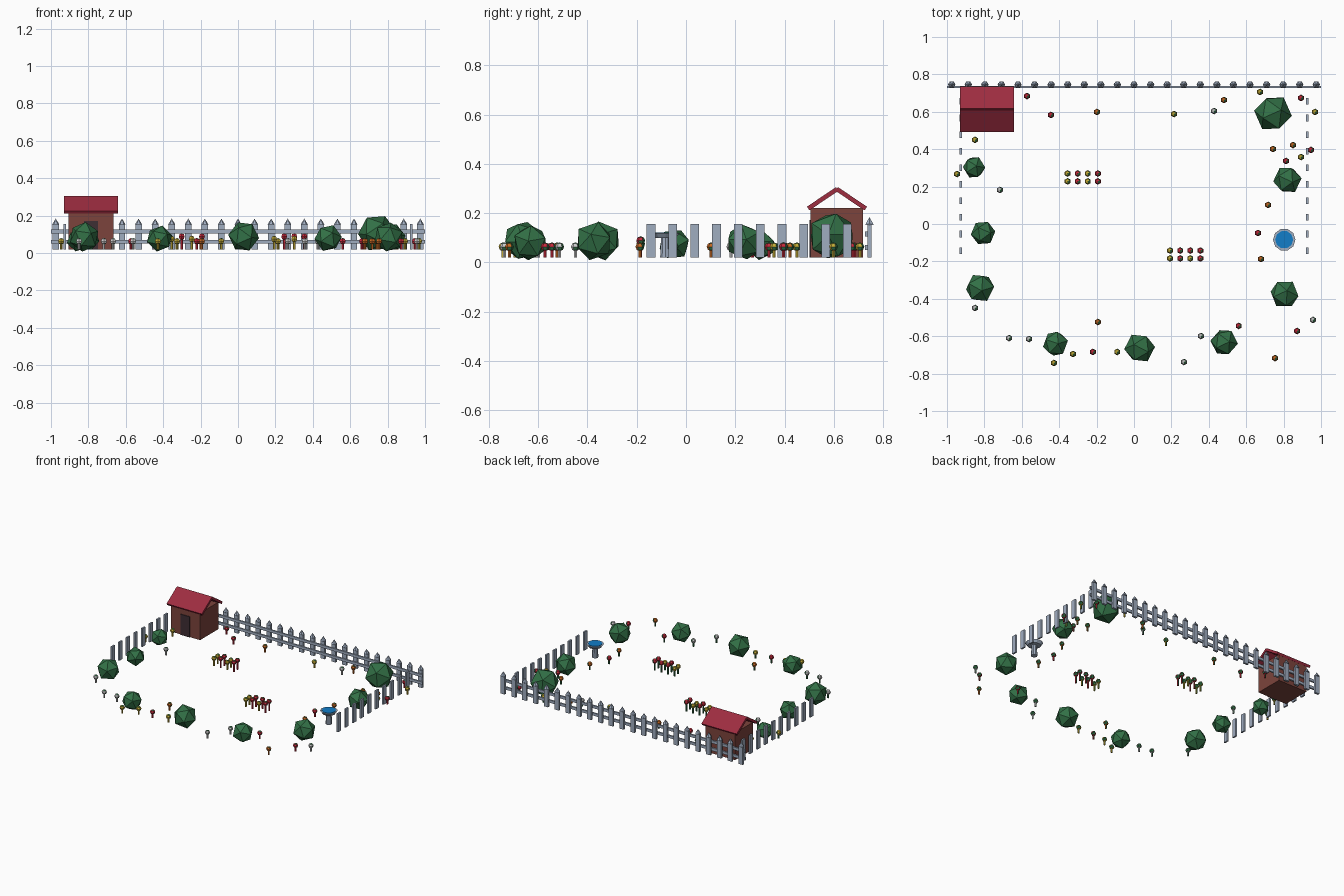
import bpy
import bmesh
import math
import random
from mathutils import Matrix, Vector, Euler

random.seed(4)
GROUND = 0.02

default_cube = bpy.data.objects.get("Cube")
if default_cube:
    bpy.data.objects.remove(default_cube, do_unlink=True)


def make_material(name, rgb):
    """Flat material from an sRGB colour in the range 0-255."""
    linear = [((c / 255 + 0.055) / 1.055) ** 2.4 for c in rgb] + [1.0]
    material = bpy.data.materials.new(name)
    material.use_nodes = True
    material.diffuse_color = linear
    material.node_tree.nodes["Principled BSDF"].inputs["Base Color"].default_value = linear
    return material


green = make_material("leaf_green", (50, 112, 70))
grey = make_material("fence_grey", (160, 173, 192))
blue = make_material("water_blue", (18, 125, 200))
brown = make_material("wall_brown", (124, 68, 60))
crimson = make_material("roof_crimson", (158, 45, 64))
dark = make_material("door_dark", (62, 46, 52))
petals = {
    "red": make_material("petal_red", (200, 42, 60)),
    "yellow": make_material("petal_yellow", (196, 172, 55)),
    "orange": make_material("petal_orange", (200, 105, 35)),
    "white": make_material("petal_white", (205, 205, 205)),
}


def finish(name, bm, *materials):
    mesh = bpy.data.meshes.new(name)
    bm.to_mesh(mesh)
    bm.free()
    for material in materials:
        mesh.materials.append(material)
    obj = bpy.data.objects.new(name, mesh)
    bpy.context.collection.objects.link(obj)
    return obj


def box(bm, center, size, tilt=0.0):
    matrix = (Matrix.Translation(center) @ Matrix.Rotation(tilt, 4, "X")
              @ Matrix.Diagonal((*size, 1)))
    bmesh.ops.create_cube(bm, size=1, matrix=matrix)


def cone(bm, x, y, bottom, top, r_bottom, r_top, sides, index=0):
    """Upright cone or cylinder between two heights."""
    made = bmesh.ops.create_cone(
        bm, cap_ends=True, segments=sides, radius1=r_bottom, radius2=r_top, depth=top - bottom,
        matrix=Matrix.Translation((x, y, (bottom + top) / 2)) @ Matrix.Rotation(math.pi / 2, 4, "Z"))
    for face in {f for v in made["verts"] for f in v.link_faces}:
        face.material_index = index


# Back fence: pointed pickets and two rails
FENCE_Y = 0.745
pickets = bmesh.new()
for i in range(23):
    x = (i - 11) * 0.0886
    box(pickets, (x, FENCE_Y, 0.088), (0.034, 0.016, 0.136))
    cone(pickets, x, FENCE_Y, 0.152, 0.184, 0.02, 0.0, 6)
finish("back_fence_pickets", pickets, grey)

rails = bmesh.new()
for z in (0.06, 0.115):
    box(rails, (0, FENCE_Y - 0.012, z), (2, 0.011, 0.02))
finish("back_fence_rails", rails, grey)

# Side fences: separate flat planks
for side, name in ((-1, "right_fence"), (1, "left_fence")):
    planks = bmesh.new()
    for i in range(10):
        box(planks, (side * 0.926, -0.142 + i * 0.0886, 0.088), (0.012, 0.035, 0.136))
    finish(name, planks, grey)

# Shed: walls, door and two sloping roof slabs over an open gable
SHED = Vector((-0.785, 0.613, 0))
walls = bmesh.new()
box(walls, SHED + Vector((0, 0, 0.12)), (0.24, 0.213, 0.2))
finish("shed_walls", walls, brown)

door = bmesh.new()
box(door, SHED + Vector((0, -0.108, 0.096)), (0.075, 0.008, 0.152))
finish("shed_door", door, dark)

roof = bmesh.new()
pitch = math.radians(34)
for side in (-1, 1):
    box(roof, SHED + Vector((0, side * 0.058, 0.258)), (0.288, 0.142, 0.018), -side * pitch)
finish("shed_roof", roof, crimson)

# Bushes: faceted balls as x, y, radius
bushes = [
    (0.743, 0.592, 0.102), (0.82, 0.236, 0.077), (-0.855, 0.303, 0.062),
    (-0.807, -0.048, 0.067), (-0.823, -0.342, 0.081), (-0.42, -0.64, 0.071),
    (0.03, -0.663, 0.083), (0.482, -0.632, 0.074), (0.805, -0.374, 0.08),
]
for x, y, radius in bushes:
    bush = bmesh.new()
    turn = Euler([random.uniform(0, math.tau) for _ in range(3)]).to_matrix().to_4x4()
    bmesh.ops.create_icosphere(bush, subdivisions=1, radius=radius,
                               matrix=Matrix.Translation((x, y, radius * 0.95 + 0.01)) @ turn)
    finish("bush", bush, green)

# Bird bath: column, flared bowl and water disc
BATH_X, BATH_Y = 0.803, -0.084
bath = bmesh.new()
cone(bath, BATH_X, BATH_Y, GROUND, 0.1, 0.022, 0.018, 10)
cone(bath, BATH_X, BATH_Y, 0.098, 0.118, 0.045, 0.06, 10)
finish("bird_bath", bath, grey)
water = bmesh.new()
cone(water, BATH_X, BATH_Y, 0.116, 0.121, 0.048, 0.048, 10)
finish("bird_bath_water", water, blue)

# Flowers: green stem with a six-sided head
scattered = {
    "yellow": [(-0.85, 0.45), (-0.946, 0.267), (0.214, 0.588), (0.674, 0.706), (0.968, 0.599),
               (0.893, 0.358), (-0.428, -0.743), (-0.326, -0.695), (-0.09, -0.684)],
    "red": [(-0.572, 0.684), (-0.444, 0.583), (0.893, 0.674), (0.946, 0.396), (0.813, 0.337),
            (0.663, -0.048), (-0.22, -0.684), (0.56, -0.545), (0.872, -0.572)],
    "orange": [(-0.198, 0.599), (0.481, 0.663), (0.743, 0.401), (0.85, 0.422), (0.717, 0.102),
               (0.679, -0.187), (-0.193, -0.524), (0.754, -0.717)],
    "white": [(-0.717, 0.182), (0.428, 0.604), (-0.85, -0.449), (-0.668, -0.61),
              (-0.561, -0.615), (0.358, -0.599), (0.267, -0.738), (0.957, -0.513)],
}


def flower(x, y, head_z, colour):
    bm = bmesh.new()
    cone(bm, x, y, GROUND, head_z, 0.007, 0.007, 6)
    first = len(bm.faces)
    bmesh.ops.create_uvsphere(bm, u_segments=6, v_segments=4, radius=0.018,
                              matrix=Matrix.Translation((x, y, head_z)))
    bm.faces.ensure_lookup_table()
    for face in bm.faces[first:]:
        face.material_index = 1
    finish(colour + "_flower", bm, green, petals[colour])


for colour, places in scattered.items():
    for x, y in places:
        flower(x, y, 0.063, colour)

# Flower beds: two rows of four, taller red blooms
beds = [(-0.355, 0.27, ("yellow red yellow red", "yellow red yellow red")),
        (0.193, -0.142, ("yellow red red red", "yellow red yellow red"))]
for left, back, rows in beds:
    for r, row in enumerate(rows):
        for c, colour in enumerate(row.split()):
            flower(left + c * 0.054, back - r * 0.042, 0.088 if colour == "red" else 0.075, colour)
